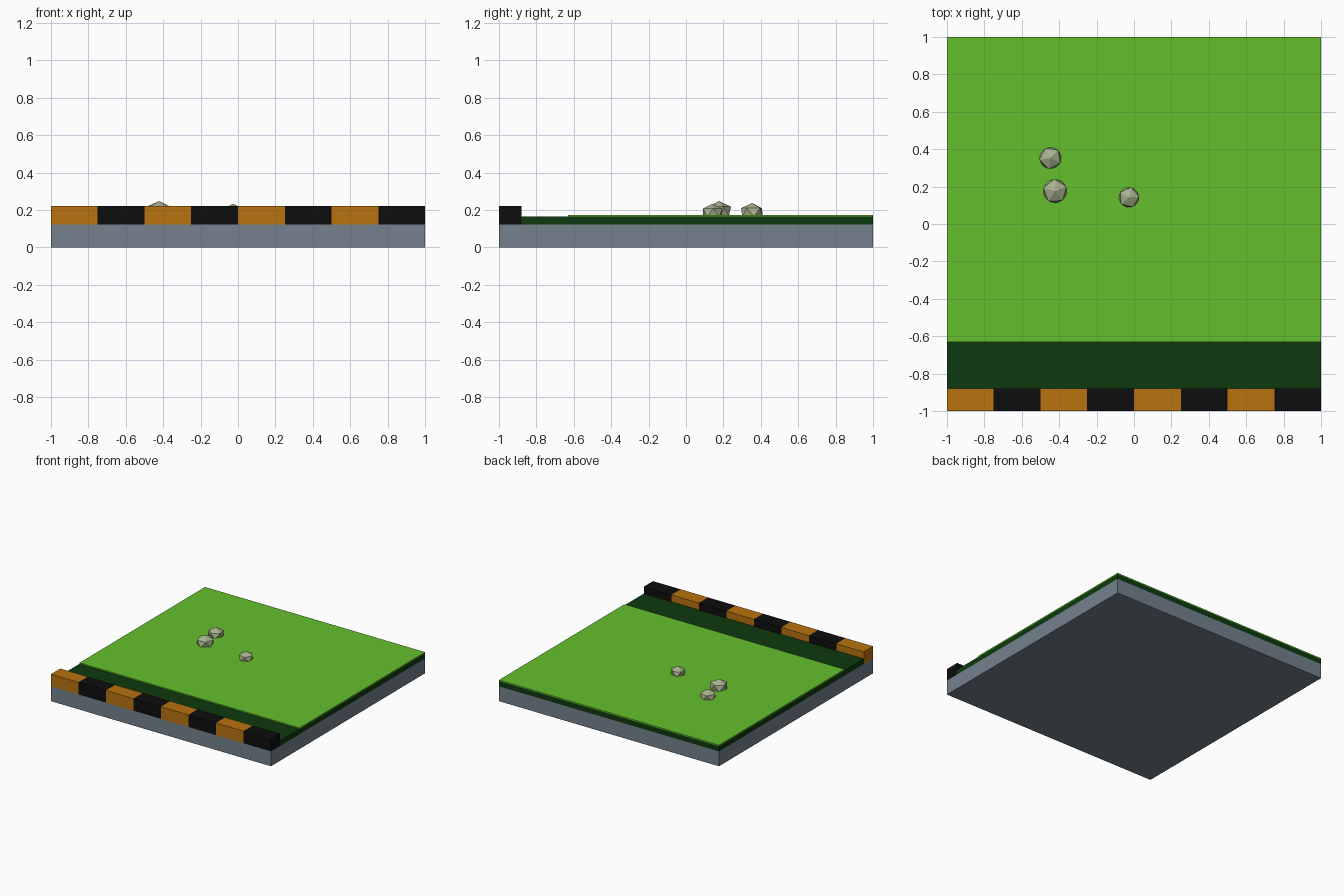
import bpy, bmesh, math

if "Cube" in bpy.data.objects:
    bpy.data.objects.remove(bpy.data.objects["Cube"])


def material(name, r, g, b):
    # sRGB 0-255 to linear
    lin = [((c / 255 + 0.055) / 1.055) ** 2.4 if c > 10 else c / 255 / 12.92 for c in (r, g, b)]
    m = bpy.data.materials.new(name)
    m.diffuse_color = (*lin, 1)
    m.use_nodes = True
    m.node_tree.nodes["Principled BSDF"].inputs["Base Color"].default_value = m.diffuse_color
    return m


SLATE = material("slate grey", 116, 129, 142)
DARK = material("dark green", 13, 57, 14)
GRASS = material("grass green", 101, 192, 45)
ORANGE = material("orange", 184, 115, 14)
BLACK = material("black", 13, 13, 13)
STONE = material("pale stone", 168, 178, 142)


def finish(name, bm, mats):
    me = bpy.data.meshes.new(name)
    bm.to_mesh(me)
    bm.free()
    for m in mats:
        me.materials.append(m)
    ob = bpy.data.objects.new(name, me)
    bpy.context.collection.objects.link(ob)
    return ob


def box(name, lo, hi, mat):
    bm = bmesh.new()
    bmesh.ops.create_cube(bm, size=1)
    for v in bm.verts:
        v.co = [lo[i] if v.co[i] < 0 else hi[i] for i in range(3)]
    return finish(name, bm, [mat])


# Stone slab, soil layer and thin grass sheet
box("base_slab", (-1, -1, 0), (1, 1, 0.122), SLATE)
box("dark_turf", (-1, -0.88, 0.122), (1, 1, 0.165), DARK)
box("grass_sheet", (-1, -0.63, 0.165), (1, 1, 0.174), GRASS)

# Striped kerb along the front edge
for i in range(8):
    x = -1 + i * 0.25
    box(f"kerb_block_{i + 1}", (x, -1, 0.122), (x + 0.25, -0.88, 0.222), BLACK if i % 2 else ORANGE)

# Low-poly stones half sunk in the grass: x, y, centre z, radius, turn
stones = [(-0.422, 0.176, 0.193, 0.072, 20),
          (-0.447, 0.353, 0.187, 0.066, 45),
          (-0.027, 0.142, 0.187, 0.061, 5)]
for i, (x, y, z, r, turn) in enumerate(stones):
    bm = bmesh.new()
    bmesh.ops.create_icosphere(bm, subdivisions=1, radius=r)
    ob = finish(f"stone_{i + 1}", bm, [STONE])
    ob.location = (x, y, z)
    ob.scale = (1, 1, 0.76)
    ob.rotation_euler = (0, 0, math.radians(turn))
